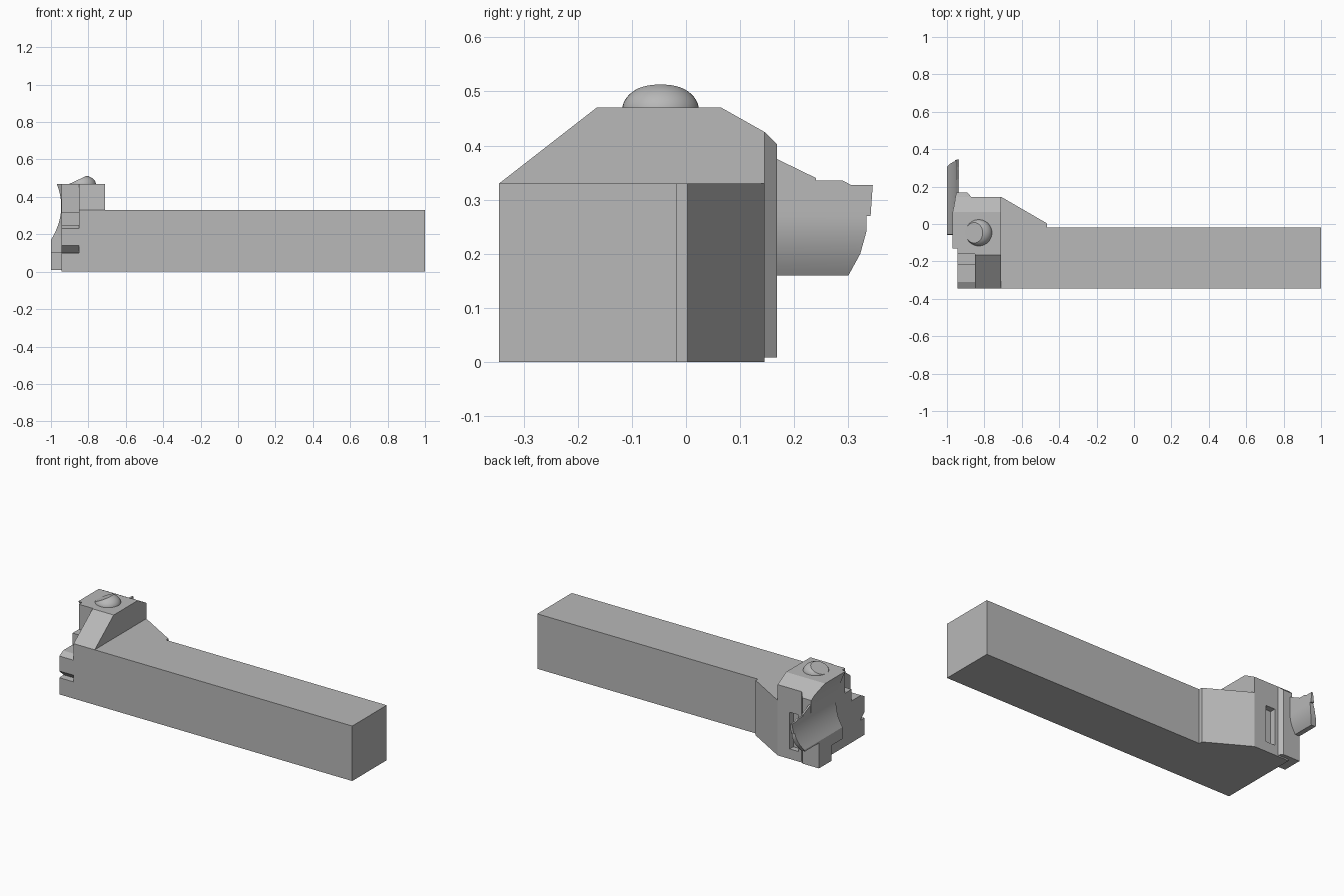
import bpy, bmesh, math
from mathutils import Vector

cube = bpy.data.objects.get("Cube")
if cube:
    bpy.data.objects.remove(cube, do_unlink=True)

steel = bpy.data.materials.new("steel grey")
steel.use_nodes = True
GREY = (0.48, 0.48, 0.48, 1)
steel.diffuse_color = GREY
steel.node_tree.nodes["Principled BSDF"].inputs["Base Color"].default_value = GREY


def add_object(name, bm):
    bmesh.ops.recalc_face_normals(bm, faces=bm.faces)
    mesh = bpy.data.meshes.new(name)
    bm.to_mesh(mesh)
    bm.free()
    mesh.materials.append(steel)
    obj = bpy.data.objects.new(name, mesh)
    bpy.context.collection.objects.link(obj)
    return obj


def extrude(name, axis, profile, a, b):
    """Extrude a 2D profile along an axis; the profile uses the other two axes in order."""
    def place(p, t):
        c = list(p)
        c.insert("xyz".index(axis), t)
        return Vector(c)
    bm = bmesh.new()
    face = bm.faces.new([bm.verts.new(place(p, a)) for p in profile])
    moved = bmesh.ops.extrude_face_region(bm, geom=[face])["geom"]
    shift = place((0, 0), b - a)
    bmesh.ops.translate(bm, vec=shift, verts=[v for v in moved if isinstance(v, bmesh.types.BMVert)])
    return add_object(name, bm)


def boolean(obj, tool, operation):
    """Apply a boolean and discard the tool."""
    mod = obj.modifiers.new("cut", "BOOLEAN")
    mod.operation, mod.object, mod.solver = operation, tool, "EXACT"
    bpy.context.view_layer.objects.active = obj
    bpy.ops.object.modifier_apply(modifier=mod.name)
    bpy.data.objects.remove(tool, do_unlink=True)


def smooth(obj, angle):
    bpy.ops.object.select_all(action="DESELECT")
    obj.select_set(True)
    bpy.context.view_layer.objects.active = obj
    bpy.ops.object.shade_smooth_by_angle(angle=math.radians(angle))


def box(name, x, y, z):
    return extrude(name, "z", [(x[0], y[0]), (x[1], y[0]), (x[1], y[1]), (x[0], y[1])], *z)


# Shank with the angled shoulder that widens towards the head
extrude("shank", "z", [(-0.71, -0.345), (1, -0.345), (1, -0.018), (-0.465, -0.018),
                       (-0.465, 0.003), (-0.71, 0.145)], 0, 0.33)

# Raised head with sloping front, and a relief pocket in its back face
head = extrude("head", "x", [(-0.345, 0), (0.145, 0), (0.145, 0.425), (0.065, 0.47),
                             (-0.165, 0.47), (-0.345, 0.33)], -0.85, -0.71)
boolean(head, box("pocket_cutter", (-0.86, -0.79), (0.11, 0.2), (0.06, 0.28)), "DIFFERENCE")

# Stepped clamping jaw with a chamfered nose and a notch beneath it
extrude("clamp_jaw", "x", [(-0.345, 0), (0.145, 0), (0.145, 0.425), (0.065, 0.47), (-0.16, 0.47),
                           (-0.16, 0.32), (-0.22, 0.32), (-0.22, 0.25), (-0.31, 0.25),
                           (-0.345, 0.23), (-0.345, 0.14), (-0.305, 0.102), (-0.345, 0.10)],
        -0.945, -0.85)

# Flange plate on the back of the jaw, with a bevelled inner edge
flange = extrude("flange", "x", [(0.13, 0.008), (0.168, 0.008), (0.168, 0.402), (0.145, 0.425),
                                 (0.13, 0.425)], -0.947, -0.86)
boolean(flange, extrude("flange_outline", "z", [(-1, 0.1), (-0.87, 0.1), (-0.87, 0.145),
                                                (-0.893, 0.17), (-0.893, 0.2), (-1, 0.2)],
                        -0.1, 0.6), "INTERSECT")

# Foot under the curved support
box("foot", (-1, -0.92), (0.05, 0.168), (0.008, 0.10))


def outer(z):
    return max(-1, -0.945 - 1.7 * (z - 0.35) ** 2)


def inner(z):
    return -0.935 - 3 * max(0, 0.27 - z) ** 2


# Curved blade support hollowed along its outer side
heights = [0.10] + [0.17 + 0.30 * i / 20 for i in range(21)]
support = extrude("blade_support", "y", [(outer(z), z) for z in heights]
                  + [(-0.90, 0.47), (-0.90, 0.10)], -0.2, 0.2)
boolean(support, extrude("support_outline", "x", [(-0.06, 0.09), (0.168, 0.09), (0.168, 0.402),
                         (0.145, 0.425), (0.065, 0.47), (-0.13, 0.47), (-0.11, 0.40),
                         (-0.07, 0.32), (-0.055, 0.22)], -1.1, -0.8), "INTERSECT")
smooth(support, 20)

# Thin curved cutting blade with a stepped tip
heights = [0.15 + 0.24 * i / 24 for i in range(25)]
blade = extrude("cutting_blade", "y", [(outer(z), z) for z in heights]
                + [(inner(z), z) for z in reversed(heights)], 0.12, 0.4)
boolean(blade, extrude("blade_outline", "x", [(0.14, 0.16), (0.30, 0.16), (0.322, 0.20),
                       (0.333, 0.24), (0.333, 0.27), (0.341, 0.27), (0.345, 0.327),
                       (0.305, 0.327), (0.29, 0.335), (0.24, 0.335), (0.24, 0.34),
                       (0.168, 0.375), (0.14, 0.375)], -1.1, -0.8), "INTERSECT")
smooth(blade, 20)

# Domed clamp screw, sliced by a slanting flat
bm = bmesh.new()
bmesh.ops.create_uvsphere(bm, u_segments=40, v_segments=24, radius=1)
for v in bm.verts:
    v.co = Vector((-0.83 + 0.071 * v.co.x, -0.047 + 0.071 * v.co.y, 0.465 + 0.05 * v.co.z))


def slice_off(point, normal):
    cut = bmesh.ops.bisect_plane(bm, geom=bm.verts[:] + bm.edges[:] + bm.faces[:],
                                 plane_co=point, plane_no=normal, clear_outer=True)
    edges = [e for e in cut["geom_cut"] if isinstance(e, bmesh.types.BMEdge)]
    bmesh.ops.edgeloop_fill(bm, edges=edges)


slice_off((0, 0, 0.465), (0, 0, -1))
slice_off((-0.815, 0, 0.51), (-0.42, 0, 0.9))
smooth(add_object("clamp_screw", bm), 20)
